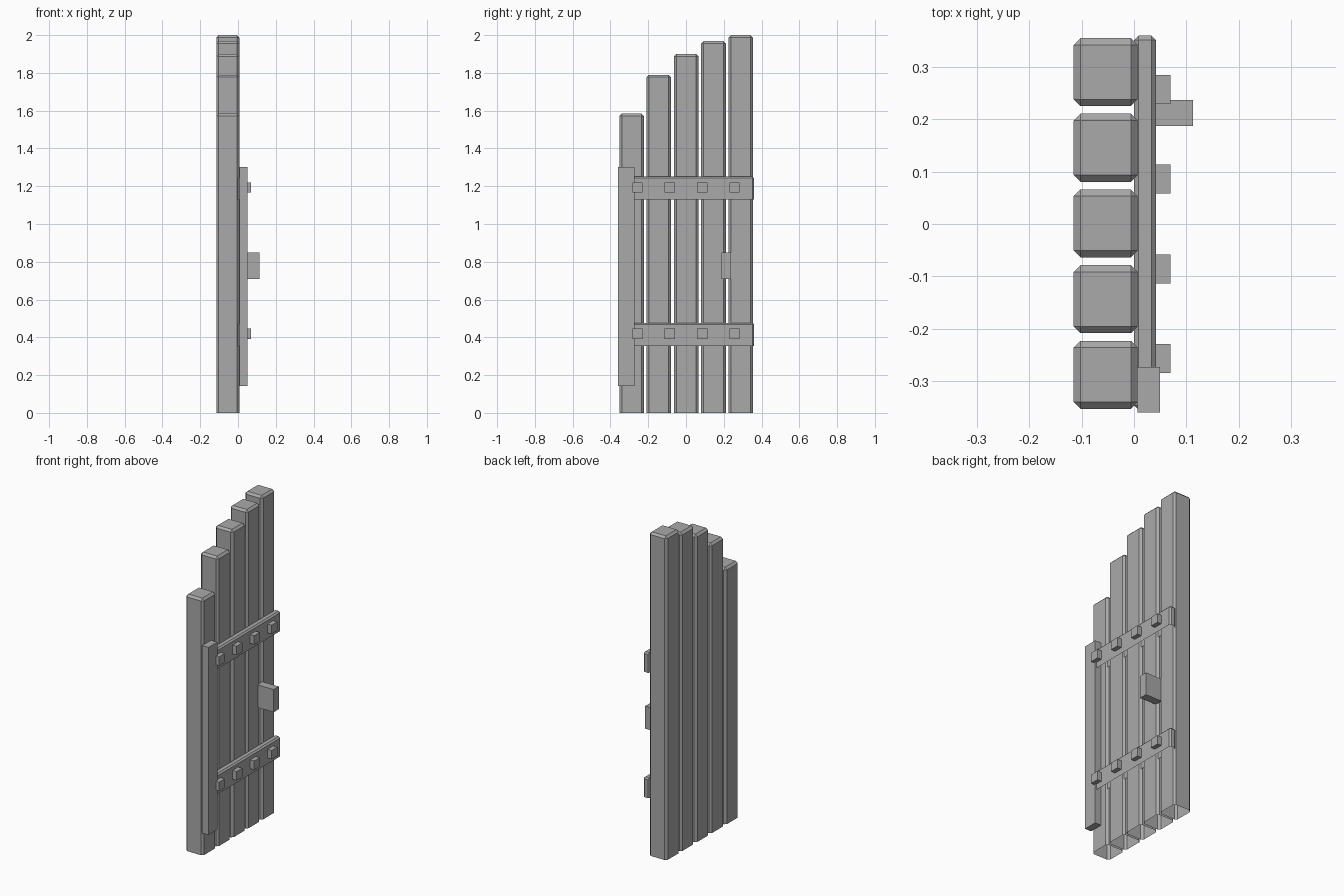
import bpy, bmesh

if "Cube" in bpy.data.objects:
    bpy.data.objects.remove(bpy.data.objects["Cube"])

grey = bpy.data.materials.new("plain_grey")
grey.diffuse_color = (0.4, 0.4, 0.4, 1)
grey.use_nodes = True
grey.node_tree.nodes["Principled BSDF"].inputs["Base Color"].default_value = grey.diffuse_color


def box(name, x, y, z, bevel=0.0):
    """Box from (min, max) ranges; bevel chamfers all but the open underside."""
    bm = bmesh.new()
    bmesh.ops.create_cube(bm, size=1)
    for v in bm.verts:
        for i, (lo, hi) in enumerate((x, y, z)):
            v.co[i] = lo if v.co[i] < 0 else hi
    if bevel:
        base = z[0] + 1e-4
        edges = [e for e in bm.edges if max(v.co.z for v in e.verts) > base]
        bmesh.ops.bevel(bm, geom=edges, offset=bevel, segments=1,
                        affect='EDGES', profile=0.5)
        under = [f for f in bm.faces if all(v.co.z < base for v in f.verts)]
        bmesh.ops.delete(bm, geom=under, context='FACES_ONLY')
    mesh = bpy.data.meshes.new(name)
    bm.to_mesh(mesh)
    bm.free()
    mesh.materials.append(grey)
    obj = bpy.data.objects.new(name, mesh)
    bpy.context.collection.objects.link(obj)
    return obj


# Upright planks, rising in an arch
for i, height in enumerate((1.585, 1.79, 1.90, 1.968, 2.0)):
    yc = -0.288 + i * 0.1445
    box(f"plank_{i + 1}", (-0.115, 0.007), (yc - 0.065, yc + 0.065),
        (0, height), 0.013)

# Cross bars with their square bolts
for name, z0 in (("lower", 0.355), ("upper", 1.13)):
    box(f"{name}_bar", (0.0, 0.042), (-0.355, 0.36), (z0, z0 + 0.122), 0.009)
    for j in range(4):
        yc = -0.257 + j * 0.1713
        box(f"{name}_bolt_{j + 1}", (0.035, 0.07), (yc - 0.0275, yc + 0.0275),
            (z0 + 0.036, z0 + 0.091))

# Hinge-side strip
box("hinge_strip", (0.007, 0.05), (-0.36, -0.273), (0.143, 1.303))

# Handle block
box("handle", (0.0, 0.113), (0.187, 0.237), (0.71, 0.85))
